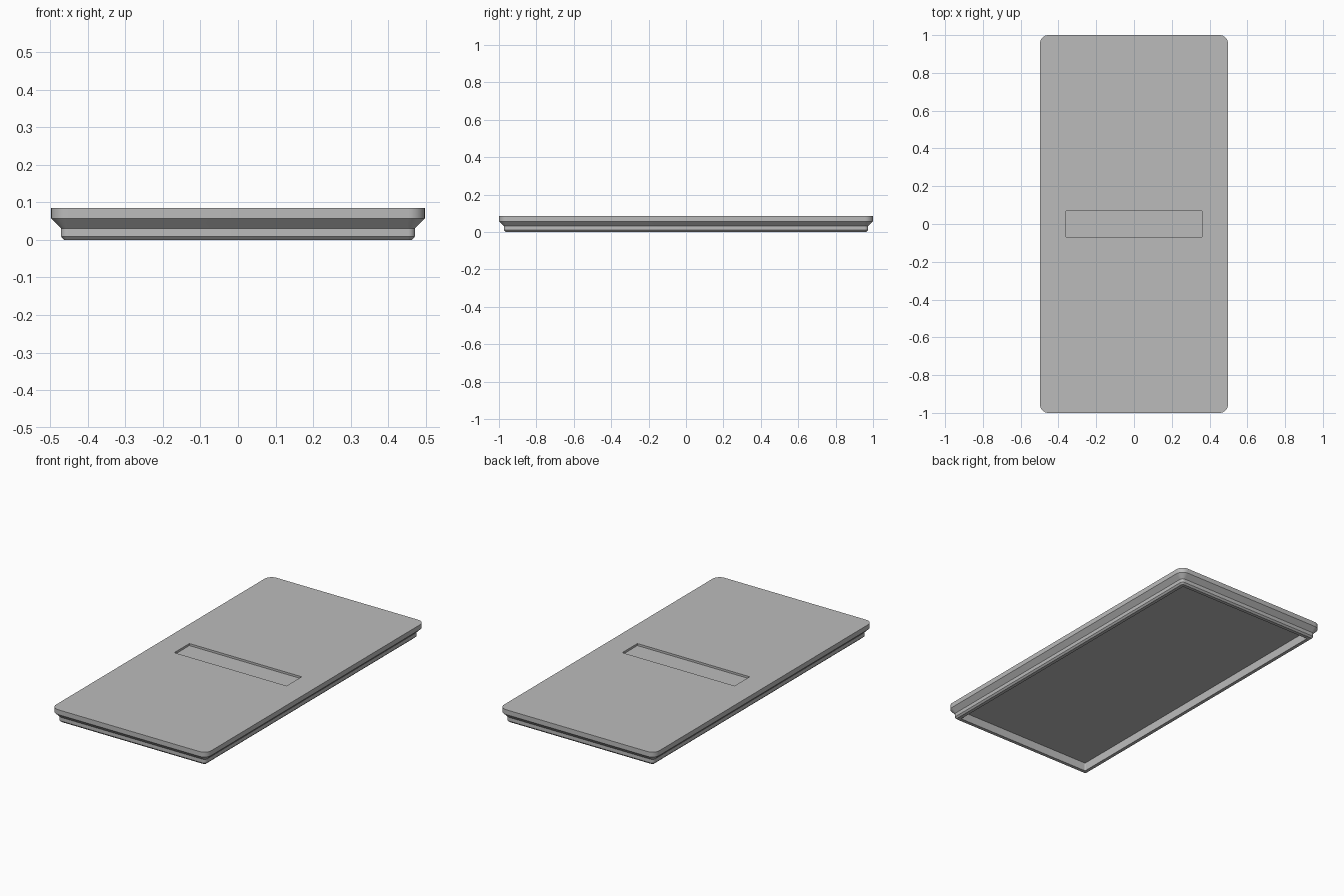
import bpy
import bmesh
from math import sin, cos, pi, radians

cube = bpy.data.objects.get("Cube")
if cube:
    bpy.data.objects.remove(cube, do_unlink=True)

grey = bpy.data.materials.new("plain grey")
grey.use_nodes = True
colour = (0.5, 0.5, 0.5, 1)
grey.diffuse_color = colour
grey.node_tree.nodes["Principled BSDF"].inputs["Base Color"].default_value = colour

STEPS = 8


def rounded_ring(bm, half_x, half_y, radius, z):
    """Rounded rectangle of vertices, counter-clockwise from +x +y."""
    ring = []
    for corner, (sx, sy) in enumerate(((1, 1), (-1, 1), (-1, -1), (1, -1))):
        for i in range(STEPS + 1):
            a = (corner + i / STEPS) * pi / 2
            x = sx * (half_x - radius) + radius * cos(a)
            y = sy * (half_y - radius) + radius * sin(a)
            ring.append(bm.verts.new((x, y, z)))
    return ring


# Outline of the plate, and inset and height of its stepped foot
HALF_X, HALF_Y, RADIUS, TOP = 0.498, 1.0, 0.045, 0.085
MID, FOOT = 0.026, 0.035

# Rings from the slot floor, over the top, down the foot and into the hollow
sections = [
    (0.36, 0.069, 0.001, TOP - 0.012),
    (0.36, 0.069, 0.001, TOP),
    (HALF_X, HALF_Y, RADIUS, TOP),
    (HALF_X, HALF_Y, RADIUS, 0.057),
    (HALF_X - MID, HALF_Y - MID, RADIUS - MID, 0.031),
    (HALF_X - MID, HALF_Y - MID, RADIUS - MID, 0.0095),
    (HALF_X - FOOT, HALF_Y - FOOT, RADIUS - FOOT, 0),
    (0.443, 0.945, 0.006, 0),
    (0.443, 0.945, 0.006, 0.048),
]

bm = bmesh.new()
rings = [rounded_ring(bm, *s) for s in sections]
for upper, lower in zip(rings, rings[1:]):
    for i in range(len(upper)):
        j = (i + 1) % len(upper)
        bm.faces.new((upper[i], lower[i], lower[j], upper[j]))
bm.faces.new(rings[0])                    # slot floor
bm.faces.new(list(reversed(rings[-1])))   # hollow ceiling
bmesh.ops.recalc_face_normals(bm, faces=bm.faces)

mesh = bpy.data.meshes.new("stepped_plate")
bm.to_mesh(mesh)
bm.free()
mesh.materials.append(grey)
plate = bpy.data.objects.new("stepped_plate", mesh)
bpy.context.collection.objects.link(plate)

bpy.context.view_layer.objects.active = plate
plate.select_set(True)
bpy.ops.object.shade_smooth_by_angle(angle=radians(30))
